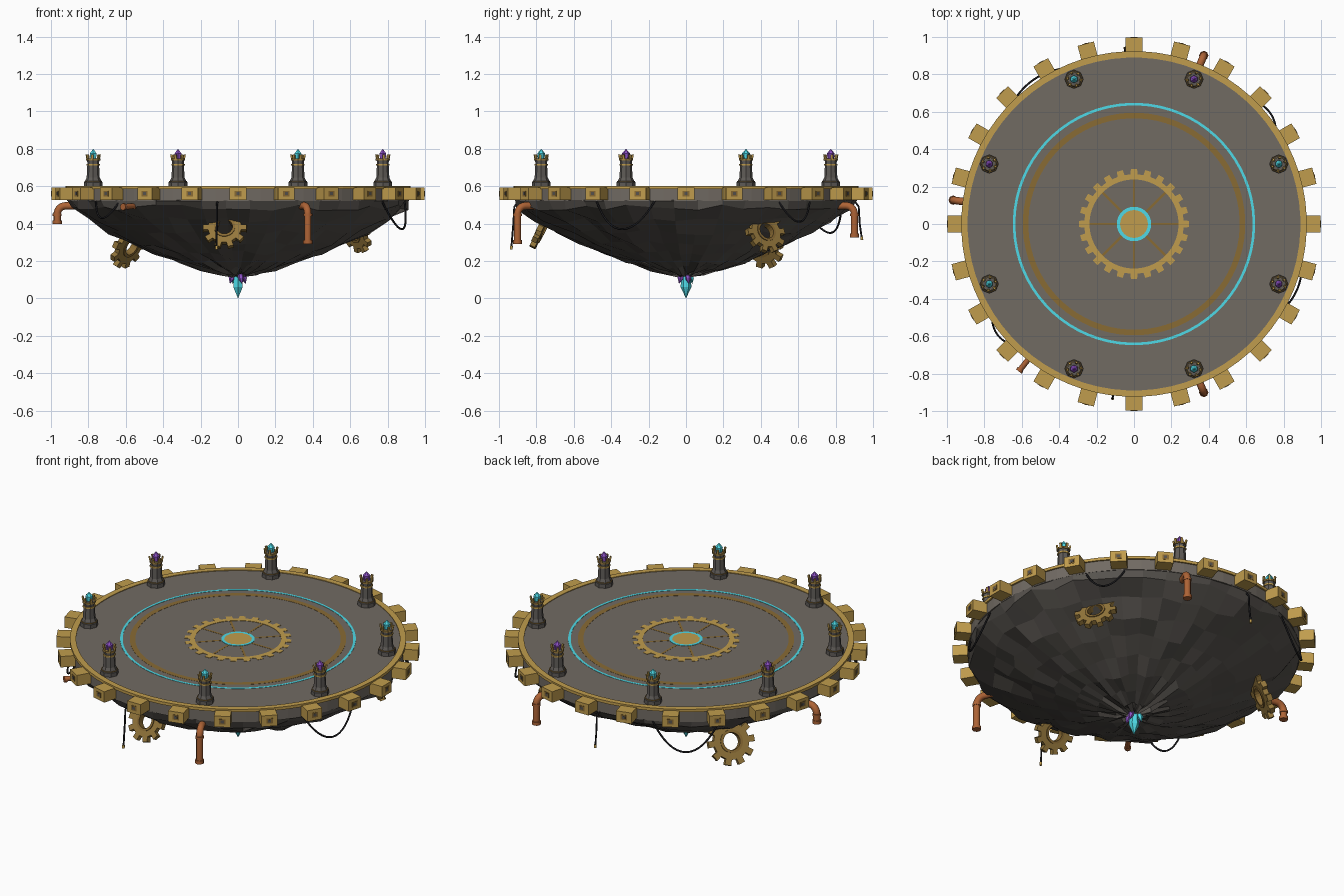
import bpy, bmesh, random
from math import sin, cos, pi, radians
from mathutils import Vector, Matrix

random.seed(4)
if "Cube" in bpy.data.objects:
    bpy.data.objects.remove(bpy.data.objects["Cube"])


def material(name, *rgb):
    m = bpy.data.materials.new(name)
    m.use_nodes = True
    m.diffuse_color = (*rgb, 1)
    m.node_tree.nodes["Principled BSDF"].inputs["Base Color"].default_value = (*rgb, 1)
    return m


STONE = material("grey stone", .165, .145, .124)
ROCK = material("dark rock", .095, .086, .076)
PILLAR = material("pillar stone", .115, .105, .096)
BRASS = material("brass", .53, .335, .075)
AGED = material("aged brass", .30, .185, .045)
BRONZE = material("bronze", .25, .145, .034)
COPPER = material("copper", .42, .125, .036)
CYAN = material("cyan crystal", .08, .72, .82)
PURPLE = material("purple crystal", .26, .08, .55)
BLACK = material("black cable", .01, .01, .012)


def polar(r, deg, z=0):
    return Vector((r * cos(radians(deg)), r * sin(radians(deg)), z))


def finish(name, bm, mat, matrix=None):
    bmesh.ops.remove_doubles(bm, verts=bm.verts, dist=1e-5)
    bmesh.ops.recalc_face_normals(bm, faces=bm.faces)
    mesh = bpy.data.meshes.new(name)
    bm.to_mesh(mesh)
    bm.free()
    mesh.materials.append(mat)
    return place(name, mesh, matrix)


def place(name, mesh, matrix=None):
    ob = bpy.data.objects.new(name, mesh)
    bpy.context.collection.objects.link(ob)
    if matrix:
        ob.matrix_world = matrix
    return ob


def skin(bm, rings, loop=False):
    # Bridge consecutive vertex rings with quads
    n = len(rings[0])
    pairs = list(zip(rings, rings[1:])) + ([(rings[-1], rings[0])] if loop else [])
    for a, b in pairs:
        for i in range(n):
            j = (i + 1) % n
            bm.faces.new((a[i], a[j], b[j], b[i]))


def spin(name, profile, n, mat, matrix=None, loop=False, jitter=0):
    bm = bmesh.new()
    rings = []
    for k, (r, z) in enumerate(profile):
        wobble = jitter if 0 < k < len(profile) - 1 else 0
        rings.append([bm.verts.new(polar(r * (1 + random.uniform(-wobble, wobble)), 360 * (i + .5) / n,
                      z + random.uniform(-wobble, wobble) * .5)) for i in range(n)])
    skin(bm, rings, loop)
    return finish(name, bm, mat, matrix)


def band(name, r0, r1, z0, z1, mat, n=72, matrix=None):
    return spin(name, [(r0, z0), (r1, z0), (r1, z1), (r0, z1)], n, mat, matrix, loop=True)


def gear(name, hole, body, tip, teeth, thick, mat, matrix):
    bm = bmesh.new()
    outline = []
    for k in range(teeth):
        step = 360 / teeth
        for r, f in ((body, -.27), (tip, -.22), (tip, .22), (body, .27)):
            outline.append((r, (k + f) * step))
    rings = [[bm.verts.new(polar(hole if inner else r, a, z)) for r, a in outline]
             for inner, z in ((1, 0), (0, 0), (0, thick), (1, thick))]
    skin(bm, rings, loop=True)
    return finish(name, bm, mat, matrix)


def box(name, size, mat, matrix):
    bm = bmesh.new()
    bmesh.ops.create_cube(bm, size=1, matrix=Matrix.Diagonal((*size, 1)))
    return finish(name, bm, mat, matrix)


def aim(loc, direction):
    q = Vector(direction).to_track_quat('Z', 'Y')
    return Matrix.Translation(loc) @ q.to_matrix().to_4x4()


def crystal(name, loc, direction, r, h, mat):
    spin(name, [(0, 0), (r * .8, .12 * h), (r, .62 * h), (0, h)], 6, mat, aim(loc, direction))


def tube(name, points, radius, mat, sides=2):
    cu = bpy.data.curves.new(name, 'CURVE')
    cu.dimensions = '3D'
    cu.bevel_depth, cu.bevel_resolution, cu.use_fill_caps = radius, sides, True
    sp = cu.splines.new('POLY')
    sp.points.add(len(points) - 1)
    for p, co in zip(sp.points, points):
        p.co = (*co, 1)
    temp = place(name + "_path", cu)
    bpy.context.view_layer.update()
    mesh = bpy.data.meshes.new_from_object(temp.evaluated_get(bpy.context.evaluated_depsgraph_get()))
    bpy.data.objects.remove(temp)
    mesh.materials.clear()
    mesh.materials.append(mat)
    place(name, mesh)


def turned(r, deg, z):
    return Matrix.Translation(polar(r, deg, z)) @ Matrix.Rotation(radians(deg), 4, 'Z')


# Platform slab with brass edging
spin("platform", [(0, .52), (.915, .52), (.915, .598), (0, .598)], 72, STONE)
band("rim_edging", .89, .924, .585, .602, BRASS)

# Cog teeth round the rim, each with a dark socket plate
for k in range(24):
    box(f"rim_tooth_{k}", (.09, .09, .066), BRASS, turned(.953, k * 15, .56))
    box(f"tooth_socket_{k}", (.004, .036, .03), BRONZE, turned(.998, k * 15, .56))
    box(f"tooth_rivet_{k}", (.002, .018, .016), ROCK, turned(1, k * 15, .56))

# Floor inlays, almost flush with the slab
band("outer_glow_ring", .634, .648, .595, .5995, CYAN)
band("bronze_ring", .565, .595, .595, .599, BRONZE)
gear("floor_gear", .238, .266, .294, 24, .006, BRASS, Matrix.Translation((0, 0, .594)))
for k in range(8):
    box(f"floor_spoke_{k}", (.15, .012, .003), BRONZE, turned(.163, k * 45, .5975))
band("centre_glow_ring", .074, .092, .594, .6, CYAN, 48)
spin("centre_disc", [(0, .594), (.076, .594), (.076, .6), (0, .6)], 48, BRASS)

# Faceted rock underside
spin("rock_underside", [(.915, .525), (.895, .485), (.79, .42), (.68, .355), (.56, .297), (.44, .245),
     (.32, .198), (.2, .16), (.1, .138), (.04, .126), (0, .126)], 44, ROCK, jitter=.032)

# Eight crystal pillars
for k in range(8):
    a = 22.5 + 45 * k
    at = turned(.838, a, .597)
    spin(f"pillar_{k}", [(0, 0), (.05, 0), (.05, .024), (.042, .034), (.035, .05), (.031, .125),
         (.034, .15), (0, .15)], 8, PILLAR, at)
    band(f"pillar_foot_band_{k}", .03, .047, .026, .032, BRONZE, 8, at)
    band(f"pillar_collar_{k}", .025, .036, .114, .123, BRASS, 8, at)
    band(f"pillar_crown_{k}", .022, .038, .14, .15, AGED, 8, at)
    for j in range(6):
        prong = at @ turned(.034, j * 60, .158) @ Matrix.Rotation(.2, 4, 'Y')
        box(f"crown_prong_{k}_{j}", (.009, .012, .03), BRASS, prong)
    crystal(f"pillar_crystal_{k}", polar(.838, a, .735), (0, 0, 1), .021, .065, (CYAN, PURPLE)[k % 2])

# Gears half buried in the underside
for name, x, y, z, r, tilt in (("front", -.07, -.77, .375, .118, .5), ("left", .628, .422, .355, .118, .4),
                               ("back", -.58, .40, .285, .135, .5)):
    m = aim((x, y, z), Vector((x, y, 0)).normalized() + Vector((0, 0, tilt)))
    gear(name + "_gear", r * .4, r * .76, r, 10, .03, AGED, m @ Matrix.Translation((0, 0, -.015)))
    band(name + "_gear_hub", r * .36, r * .48, -.02, .02, BRONZE, 20, m)

# Copper pipes that elbow down from the rim
for k, (a, bottom) in enumerate(((-67.5, .3), (67.5, .335), (172.5, .405))):
    path = [polar(.86, a, .495)]
    for j in range(7):
        t = j / 6 * pi / 2
        path.append(polar(.93 + .045 * sin(t), a, .45 + .045 * cos(t)))
    path.append(polar(.975, a, bottom))
    tube(f"pipe_{k}", path, .02, COPPER)
    tube(f"pipe_lip_{k}", [polar(.975, a, bottom - .008), polar(.975, a, bottom + .012)], .025, COPPER)
    tube(f"pipe_joint_{k}", [polar(.975, a, .44), polar(.975, a, .455)], .024, COPPER)
tube("pipe_stub", [polar(.85, 232, .495), polar(1.0, 232, .49)], .015, COPPER)
tube("pipe_stub_lip", [polar(.985, 232, .49), polar(1.0, 232, .49)], .019, COPPER)

# Sagging cables and loose cable ends
for k, (a0, a1, dip) in enumerate(((-32, -10.5, .37), (113, 137, .35), (33, 47, .41), (213, 226, .43))):
    pts = []
    for j in range(17):
        t = j / 16
        sag = 4 * t * (1 - t)
        pts.append(polar(.905 + .035 * sag, a0 + (a1 - a0) * t, .525 - (.525 - dip) * sag))
    tube(f"sagging_cable_{k}", pts, .0055, BLACK, 1)
for k, (a, end) in enumerate(((263, .28), (93, .33))):
    tube(f"loose_cable_{k}", [polar(.9, a, .525), polar(.925, a, .49), polar(.93, a, .4),
                              polar(.94, a, end)], .0055, BLACK, 1)
    tube(f"cable_plug_{k}", [polar(.94, a, end), polar(.942, a, end - .018)], .008, BRASS, 1)

# Crystal cluster at the lowest point
crystal("tip_crystal", (0, 0, .16), (0, 0, -1), .029, .16, CYAN)
for k, (a, mat) in enumerate(((300, PURPLE), (20, PURPLE), (190, PURPLE), (130, CYAN))):
    crystal(f"side_crystal_{k}", polar(.022, a, .15), polar(.3, a, -1), .016, .075, mat)
